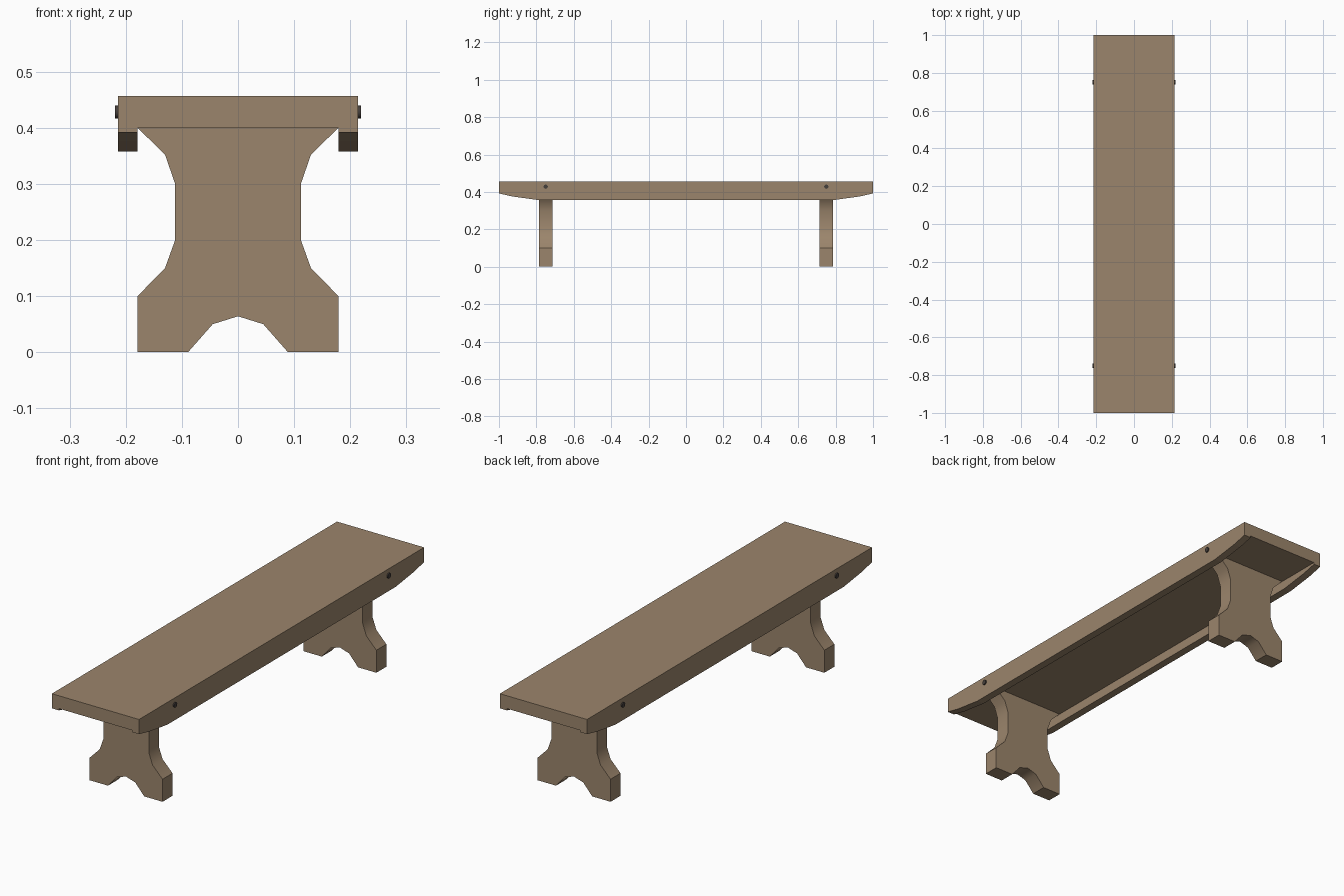
import bpy, bmesh, math
from mathutils import Matrix

if "Cube" in bpy.data.objects:
    bpy.data.objects.remove(bpy.data.objects["Cube"])


def material(name, color):
    m = bpy.data.materials.new(name)
    m.diffuse_color = color
    m.use_nodes = True
    m.node_tree.nodes["Principled BSDF"].inputs["Base Color"].default_value = m.diffuse_color
    return m


wood = material("wood", (0.33, 0.235, 0.15, 1))
dark = material("dark_peg", (0.06, 0.05, 0.045, 1))


def finish(bm, name, mat, smooth=None):
    bmesh.ops.recalc_face_normals(bm, faces=bm.faces)
    mesh = bpy.data.meshes.new(name)
    bm.to_mesh(mesh)
    bm.free()
    mesh.materials.append(mat)
    ob = bpy.data.objects.new(name, mesh)
    bpy.context.collection.objects.link(ob)
    if smooth:
        bpy.ops.object.select_all(action='DESELECT')
        ob.select_set(True)
        bpy.context.view_layer.objects.active = ob
        bpy.ops.object.shade_smooth_by_angle(angle=math.radians(smooth))
    return ob


def loft(rings):
    """Skin a list of closed cross-sections and cap both ends."""
    bm = bmesh.new()
    loops = [[bm.verts.new(p) for p in ring] for ring in rings]
    n = len(loops[0])
    for a, b in zip(loops, loops[1:]):
        for i in range(n):
            j = (i + 1) % n
            bm.faces.new((a[i], a[j], b[j], b[i]))
    bm.faces.new(loops[0])
    bm.faces.new(loops[-1])
    return bm


# Seat with side rails: U-shaped section whose rails get shallower at the ends
W, IN, TOP, UNDER = 0.214, 0.179, 0.457, 0.40
half = [(0.80, 0.358), (0.93, 0.376), (1.0, 0.392)]
stations = [(-y, z) for y, z in reversed(half)] + half
rings = [[(-W, y, TOP), (W, y, TOP), (W, y, z), (IN, y, z), (IN, y, UNDER),
          (-IN, y, UNDER), (-IN, y, z), (-W, y, z)] for y, z in stations]
finish(loft(rings), "seat", wood)

# Trestle legs: mirrored waisted profile with an arched foot
side = [(0.179, 0.40), (0.13, 0.352), (0.112, 0.30), (0.112, 0.20), (0.13, 0.15),
        (0.179, 0.10), (0.179, 0), (0.089, 0), (0.045, 0.05)]
outline = side + [(0, 0.064)] + [(-x, z) for x, z in reversed(side)]
for name, yc in (("front", -0.75), ("back", 0.75)):
    rings = [[(x, yc + d, z) for x, z in outline] for d in (-0.035, 0.035)]
    finish(loft(rings), name + "_leg", wood, 40)

    # Pegs holding the leg through each rail
    for label, s in (("left", -1), ("right", 1)):
        bm = bmesh.new()
        bmesh.ops.create_cone(
            bm, cap_ends=True, segments=12, radius1=0.0115, radius2=0.0115, depth=0.03,
            matrix=Matrix.Translation((s * 0.204, yc, 0.428)) @ Matrix.Rotation(math.pi / 2, 4, 'Y'))
        finish(bm, f"{name}_{label}_peg", dark, 40)
